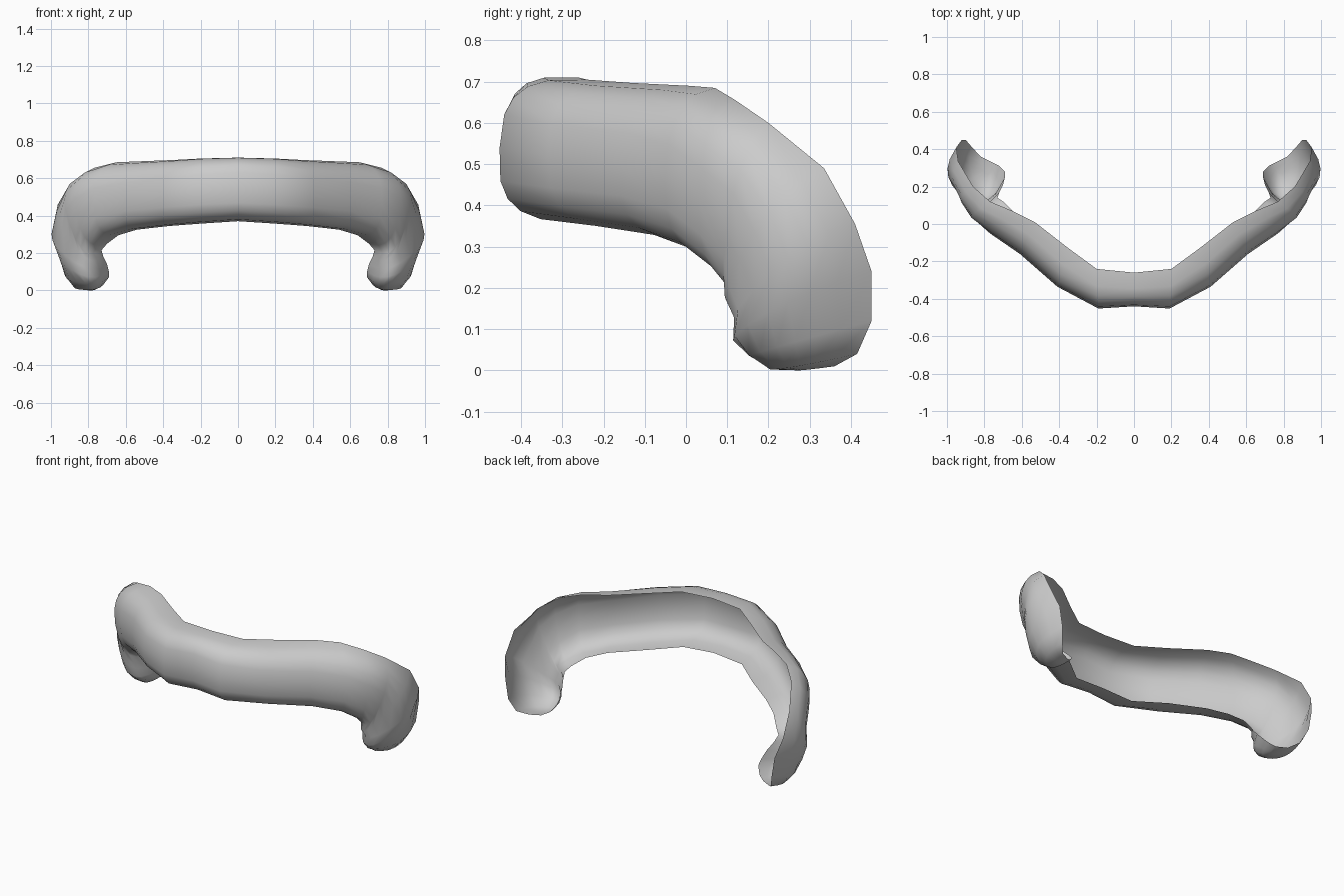
import bpy, bmesh, math
from mathutils import Vector

if "Cube" in bpy.data.objects:
    bpy.data.objects.remove(bpy.data.objects["Cube"])

# Stations from the middle to the curled tip: upper rim, front bulge, lower rim
STATIONS = [
    ((0, -.26, .71), (0, -.44, .55), (0, -.27, .37)),
    ((.20, -.24, .705), (.19, -.452, .54), (.20, -.26, .357)),
    ((.35, -.13, .697), (.41, -.335, .52), (.36, -.13, .345)),
    ((.53, .01, .69), (.61, -.16, .50), (.54, -.01, .325)),
    ((.65, .07, .685), (.77, -.05, .47), (.64, .06, .295)),
    ((.77, .12, .655), (.86, .03, .41), (.70, .12, .25)),
    ((.86, .20, .60), (.90, .10, .35), (.73, .14, .215)),
    ((.94, .335, .49), (.90, .13, .27), (.72, .17, .18)),
    ((.95, .41, .355), (.925, .16, .19), (.70, .21, .14)),
    ((.92, .45, .24), (.89, .15, .11), (.69, .25, .10)),
    ((.90, .45, .12), (.86, .18, .045), (.69, .28, .07)),
    ((.87, .415, .04), (.825, .22, .003), (.72, .31, .03)),
    ((.82, .36, .01), (.79, .27, .0), (.76, .33, .01)),
]
STEPS = 10


def arc(top, front, low, power):
    """Half-round section between the two rims; a lower power is boxier."""
    top, front, low = Vector(top), Vector(front), Vector(low)
    mid, half = (top + low) / 2, (top - low) / 2
    points = []
    for i in range(STEPS + 1):
        a = math.pi * i / STEPS
        c, s = math.cos(a), max(0, math.sin(a))
        points.append(mid + half * math.copysign(abs(c) ** power, c)
                      + (front - mid) * s ** power)
    return points


# Half shell, open at the back, boxier towards the middle
bm = bmesh.new()
rows = [[bm.verts.new(p) for p in arc(*s, min(.78, .62 + .04 * i))]
        for i, s in enumerate(STATIONS)]
for a, b in zip(rows, rows[1:]):
    for i in range(STEPS):
        bm.faces.new((a[i], a[i + 1], b[i + 1], b[i]))
bm.faces.new(rows[-1])  # closed tip
bmesh.ops.recalc_face_normals(bm, faces=bm.faces)
bm.faces.ensure_lookup_table()
if bm.faces[STEPS // 2].normal.y > 0:
    bmesh.ops.reverse_faces(bm, faces=bm.faces)
for v in bm.verts:
    v.co.z = max(0, v.co.z)
mesh = bpy.data.meshes.new("moustache")
bm.to_mesh(mesh)
bm.free()

moustache = bpy.data.objects.new("moustache", mesh)
bpy.context.collection.objects.link(moustache)
grey = bpy.data.materials.new("light_grey")
grey.diffuse_color = (.6, .6, .6, 1)
grey.use_nodes = True
grey.node_tree.nodes["Principled BSDF"].inputs["Base Color"].default_value = grey.diffuse_color
mesh.materials.append(grey)

# Mirror to the other side and smooth
mirror = moustache.modifiers.new("mirror", "MIRROR")
mirror.use_clip = True
bpy.context.view_layer.objects.active = moustache
moustache.select_set(True)
bpy.ops.object.modifier_apply(modifier="mirror")
bpy.ops.object.shade_smooth_by_angle(angle=math.radians(60))
